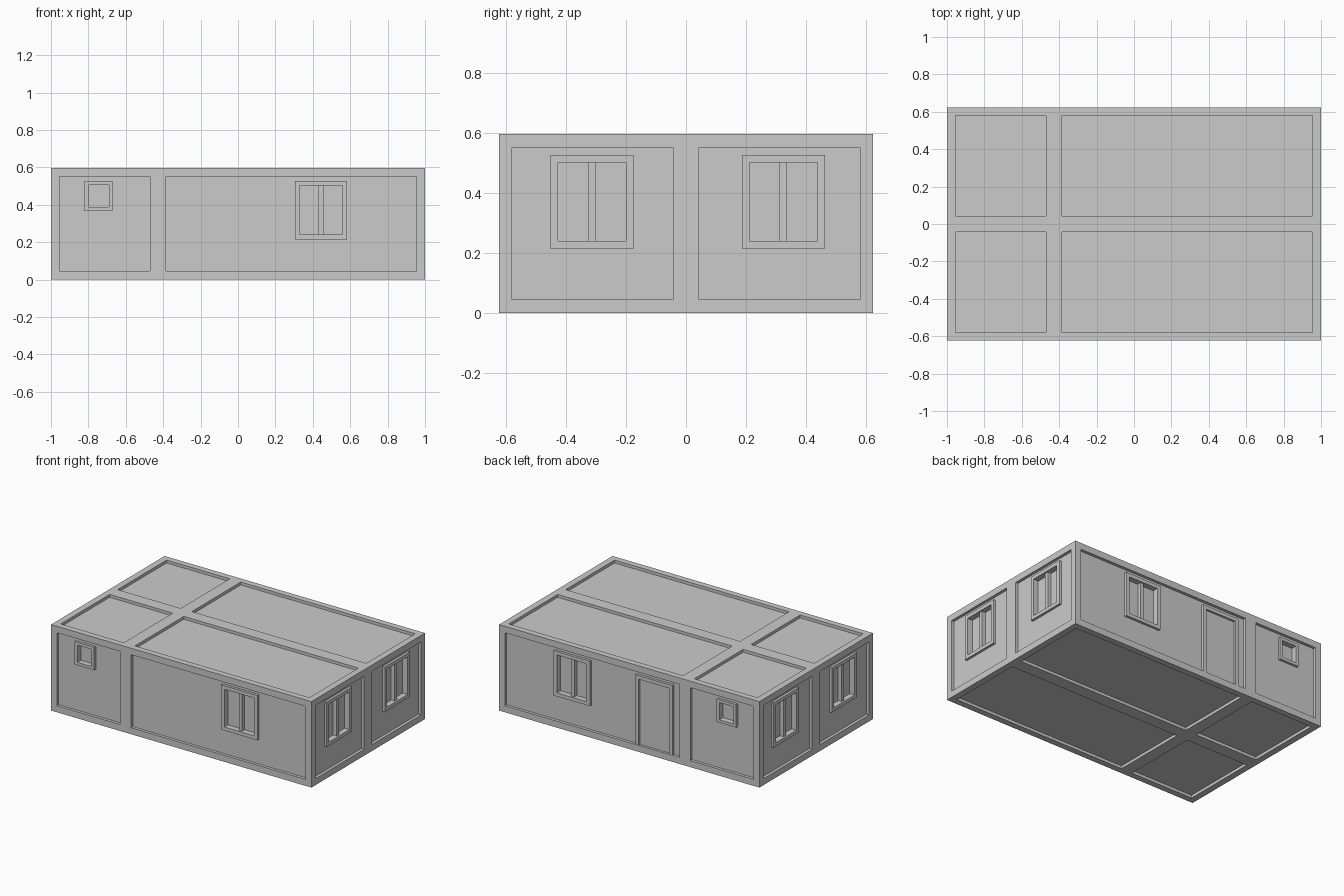
import bpy, bmesh
from mathutils import Vector

if "Cube" in bpy.data.objects:
    bpy.data.objects.remove(bpy.data.objects["Cube"])

HX, HY, H = 1.0, 0.623, 0.597      # half length, half width, height
E = 0.045                          # frame beam thickness
RECESS = 0.02                      # panel depth below the frame
GLASS = 0.042                      # glass depth below the frame
PROUD = 0.003                      # trim depth below the frame


def side_box(side, u, v, d0, d1):
    """Corners of a box on one side: u along, v up (or y), d0..d1 depth inward."""
    if side in ("front", "back"):
        s = -1 if side == "front" else 1
        a, b = (u[0], s * (HY - d0), v[0]), (u[1], s * (HY - d1), v[1])
    elif side in ("left", "right"):
        s = -1 if side == "left" else 1
        a, b = (s * (HX - d0), u[0], v[0]), (s * (HX - d1), u[1], v[1])
    else:
        z0, z1 = (H - d0, H - d1) if side == "top" else (d0, d1)
        a, b = (u[0], v[0], z0), (u[1], v[1], z1)
    return a, b


def make(name, boxes, helper=False):
    """One object made of several axis-aligned boxes."""
    bm = bmesh.new()
    for a, b in boxes:
        lo = Vector(map(min, a, b))
        hi = Vector(map(max, a, b))
        new = bmesh.ops.create_cube(bm, size=1)["verts"]
        for vert in new:
            vert.co = (lo + hi) / 2 + vert.co * (hi - lo)
    me = bpy.data.meshes.new(name)
    bm.to_mesh(me)
    bm.free()
    ob = bpy.data.objects.new(name, me)
    bpy.context.collection.objects.link(ob)
    if helper:
        ob.hide_render = True
        ob.display_type = 'WIRE'
    return ob


# Panel layout
X_BAYS = [(-0.955, -0.47), (-0.385, 0.955)]
Y_BAYS = [(-0.58, -0.044), (0.044, 0.58)]
Z_BAY = (E, 0.552)

pockets = []
for u in X_BAYS:
    pockets += [side_box(s, u, Z_BAY, -0.05, RECESS) for s in ("front", "back")]
    pockets += [side_box(s, u, v, -0.05, RECESS) for s in ("top", "bottom") for v in Y_BAYS]
for u in Y_BAYS:
    pockets += [side_box(s, u, Z_BAY, -0.05, RECESS) for s in ("left", "right")]

# Windows: side, outer span along the wall, outer span in height, split in two
windows = []
for s in ("front", "back"):
    windows += [(s, (-0.82, -0.67), (0.367, 0.526), False),
                (s, (0.305, 0.583), (0.215, 0.527), True)]
for s in ("left", "right"):
    windows += [(s, (-0.452, -0.175), (0.215, 0.527), True),
                (s, (0.187, 0.463), (0.215, 0.527), True)]

T = 0.025                          # trim width
openings = []
for i, (s, u, v, split) in enumerate(windows):
    t = T if split else 0.02
    iu, iv = (u[0] + t, u[1] - t), (v[0] + t, v[1] - t)
    openings.append(side_box(s, iu, iv, -0.05, GLASS))
    # surround and centre mullion
    bars = [side_box(s, (u[0], iu[0]), v, PROUD, GLASS),
            side_box(s, (iu[1], u[1]), v, PROUD, GLASS),
            side_box(s, iu, (v[0], iv[0]), PROUD, GLASS),
            side_box(s, iu, (iv[1], v[1]), PROUD, GLASS)]
    if split:
        c = (u[0] + u[1]) / 2
        bars.append(side_box(s, (c - 0.0125, c + 0.0125), iv, 0.015, GLASS + 0.005))
    make(f"window_frame_{s}_{i}", bars)

# Main shell: solid block with panel pockets, then window openings
shell = make("container_shell", [((-HX, -HY, 0), (HX, HY, H))])
for name, boxes in (("panel_cutter", pockets), ("opening_cutter", openings)):
    mod = shell.modifiers.new(name, 'BOOLEAN')
    mod.operation = 'DIFFERENCE'
    mod.solver = 'EXACT'
    mod.object = make(name, boxes, helper=True)

# Door surround and leaf on the back wall
d0, d1, top = -0.33, -0.045, 0.527
make("door_frame", [side_box("back", (d0, d0 + T), (E, top), PROUD, 0.03),
                    side_box("back", (d1 - T, d1), (E, top), PROUD, 0.03),
                    side_box("back", (d0 + T, d1 - T), (top - T, top), PROUD, 0.03)])
make("door_leaf", [side_box("back", (d0 + T, d1 - T), (E, top - T), 0.017, 0.03)])
